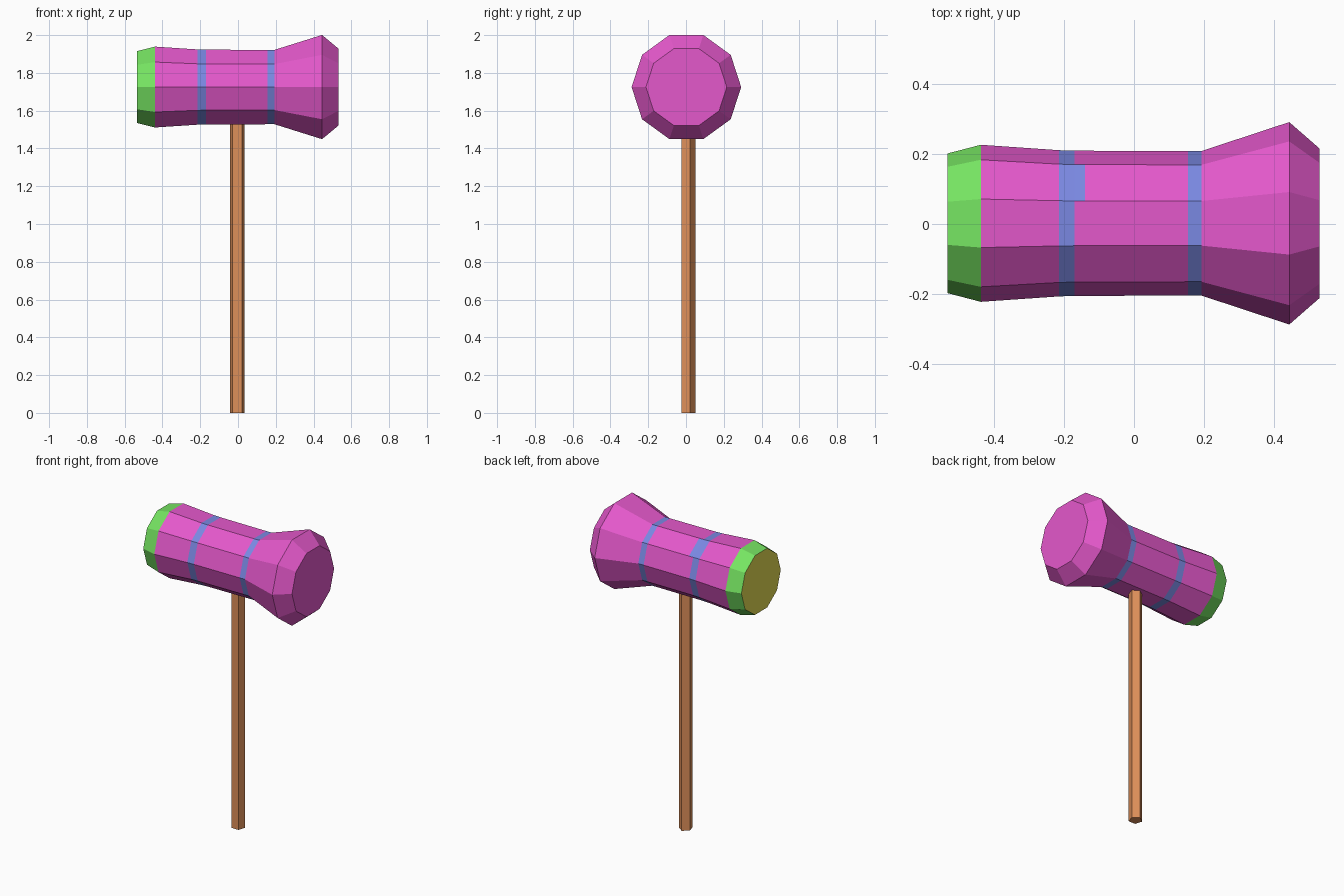
import bpy, bmesh, math

if "Cube" in bpy.data.objects:
    bpy.data.objects.remove(bpy.data.objects["Cube"])


def material(name, rgb):
    def lin(c):
        c /= 255
        return c / 12.92 if c <= 0.04045 else ((c + 0.055) / 1.055) ** 2.4
    m = bpy.data.materials.new(name)
    m.diffuse_color = (*[lin(c) for c in rgb], 1)
    m.use_nodes = True
    m.node_tree.nodes["Principled BSDF"].inputs["Base Color"].default_value = m.diffuse_color
    return m


PINK = material("pink", (228, 88, 203))
GREEN = material("green", (118, 228, 98))
BLUE = material("blue", (122, 136, 226))
YELLOW = material("yellow", (228, 218, 82))
WOOD = material("wood brown", (222, 144, 90))


def finish(bm, name, mats):
    bmesh.ops.recalc_face_normals(bm, faces=bm.faces)
    me = bpy.data.meshes.new(name)
    bm.to_mesh(me)
    bm.free()
    for m in mats:
        me.materials.append(m)
    ob = bpy.data.objects.new(name, me)
    bpy.context.collection.objects.link(ob)
    return ob


# Mallet head: ten-sided profile along x; (x, radius, material of the next section)
P, G, B, Y = range(4)
profile = [(-0.535, 0.2, G), (-0.439, 0.225, P), (-0.215, 0.2095, B),
           (-0.17, 0.208, P), (-0.14, 0.208, P), (0.155, 0.207, B),
           (0.193, 0.207, P), (0.445, 0.29, P), (0.532, 0.214, P)]
SIDES, CZ, CY = 10, 1.725, 0.002
bm = bmesh.new()
rings = []
for x, r, _ in profile:
    rings.append([bm.verts.new((x, CY + r * math.cos(math.tau * i / SIDES),
                                CZ + r * math.sin(math.tau * i / SIDES)))
                  for i in range(SIDES)])
for k in range(len(rings) - 1):
    a, b = rings[k], rings[k + 1]
    for i in range(SIDES):
        j = (i + 1) % SIDES
        f = bm.faces.new((a[i], a[j], b[j], b[i]))
        f.material_index = profile[k][2]
        if k == 3 and i == 1:      # the painted band is wider on one facet
            f.material_index = B
bm.faces.new(rings[0]).material_index = Y
bm.faces.new(rings[-1]).material_index = P
finish(bm, "mallet_head", [PINK, GREEN, BLUE, YELLOW])

# Handle: five-sided wooden shaft with a flat facing the front
bm = bmesh.new()
base = [bm.verts.new((-0.004 + 0.041 * math.sin(math.tau * i / 5),
                      0.009 + 0.041 * math.cos(math.tau * i / 5), 0))
        for i in range(5)]
top = [bm.verts.new((v.co.x, v.co.y, 1.56)) for v in base]
for i in range(5):
    j = (i + 1) % 5
    bm.faces.new((base[i], base[j], top[j], top[i]))
bm.faces.new(base)
bm.faces.new(top)
finish(bm, "handle", [WOOD])
